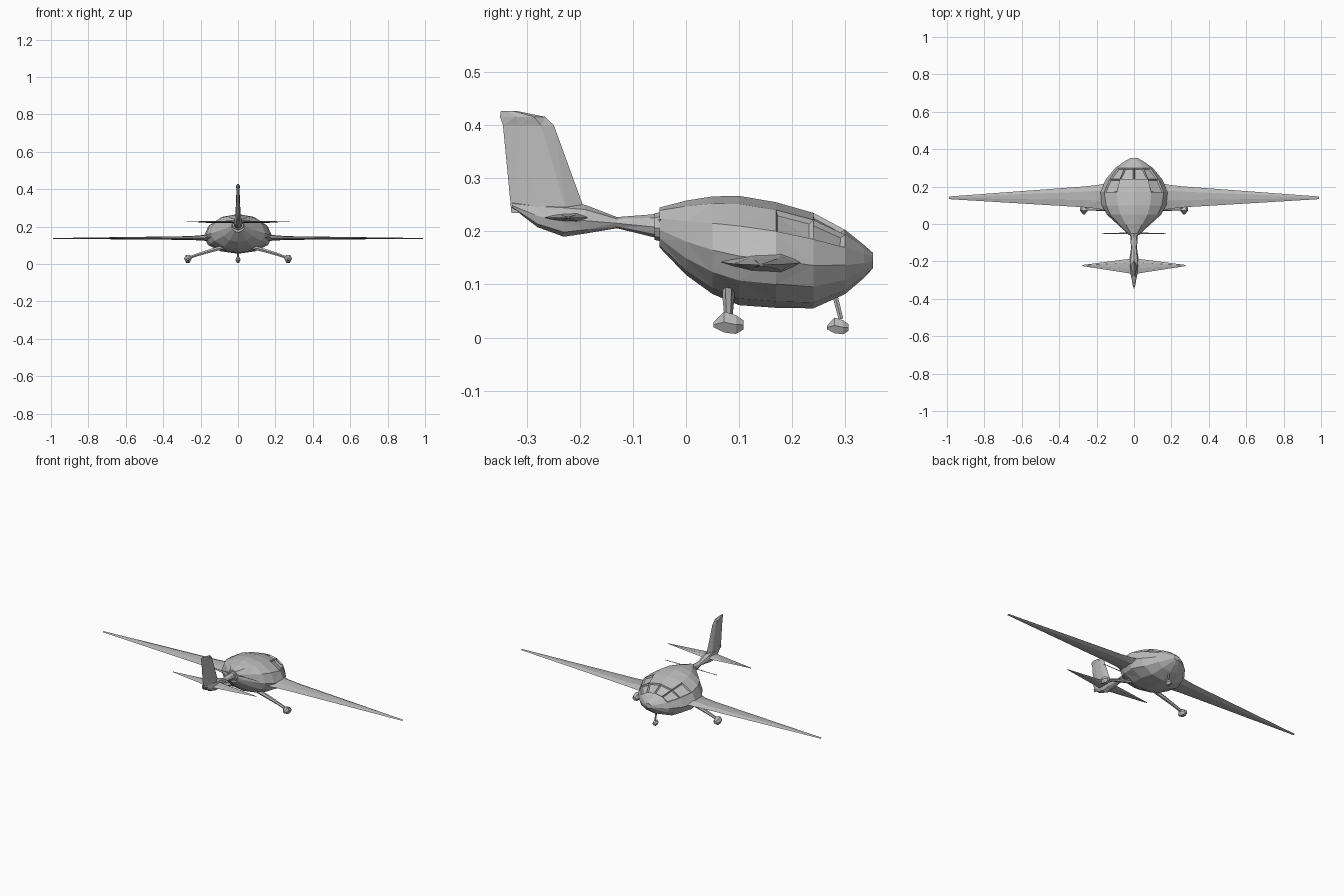
import bpy
import bmesh
from math import cos, sin, pi
from mathutils import Vector

if "Cube" in bpy.data.objects:
    bpy.data.objects.remove(bpy.data.objects["Cube"], do_unlink=True)

grey = bpy.data.materials.new("light grey")
grey.use_nodes = True
grey.diffuse_color = (0.5, 0.5, 0.5, 1)
grey.node_tree.nodes["Principled BSDF"].inputs["Base Color"].default_value = (0.5, 0.5, 0.5, 1)


def finish(name, bm):
    bmesh.ops.recalc_face_normals(bm, faces=bm.faces)
    mesh = bpy.data.meshes.new(name)
    bm.to_mesh(mesh)
    bm.free()
    mesh.materials.append(grey)
    obj = bpy.data.objects.new(name, mesh)
    bpy.context.collection.objects.link(obj)
    return obj


def loft(name, rings, triangles=False, dent=None):
    """Skin a row of closed rings and cap both ends."""
    bm = bmesh.new()
    rows = [[bm.verts.new(p) for p in ring] for ring in rings]
    n = len(rows[0])
    for a, b in zip(rows, rows[1:]):
        for i in range(n):
            j = (i + 1) % n
            bm.faces.new((a[i], a[j], b[j], b[i]))
    bm.faces.new(rows[0])
    bm.faces.new(rows[-1])
    bmesh.ops.recalc_face_normals(bm, faces=bm.faces)
    if dent:
        faces = [f for f in bm.faces if dent(f.calc_center_median())]
        bmesh.ops.inset_individual(bm, faces=faces, thickness=0.008, depth=-0.008)
    if triangles:
        bmesh.ops.triangulate(bm, faces=bm.faces)
    return finish(name, bm)


def foil(center, chord, thick, span_axis):
    """Thin six-point section, chord along y."""
    up = Vector((0, 0, 1)) if span_axis == "x" else Vector((1, 0, 0))
    shape = [(0.5, 0), (0.25, 0.5), (-0.15, 0.4), (-0.5, 0), (-0.15, -0.4), (0.25, -0.5)]
    return [Vector(center) + Vector((0, c * chord, 0)) + up * t * thick for c, t in shape]


def oval(y, half, low, high, n=8, mid=0.45):
    """Cross-section across y, widest a little below the middle."""
    z0 = low + (high - low) * mid
    ring = []
    for i in range(n):
        a = 2 * pi * i / n
        s = sin(a)
        ring.append((half * cos(a), y, z0 + s * ((high - z0) if s > 0 else (z0 - low))))
    return ring


def tube(name, points, radii, n=6):
    """Straight-sided tapering tube through points."""
    rings = []
    for k, p in enumerate(points):
        p = Vector(p)
        d = Vector(points[min(k + 1, len(points) - 1)]) - Vector(points[max(k - 1, 0)])
        q = d.to_track_quat("Z", "Y")
        rings.append([p + q @ Vector((radii[k] * cos(2 * pi * i / n),
                                      radii[k] * sin(2 * pi * i / n), 0)) for i in range(n)])
    return loft(name, rings)


# Cabin pod: y, half width, bottom, top
pod = [(-0.05, 0.035, 0.17, 0.245), (0.0, 0.09, 0.118, 0.258), (0.05, 0.145, 0.082, 0.266),
       (0.10, 0.172, 0.061, 0.267), (0.17, 0.184, 0.056, 0.255), (0.24, 0.15, 0.055, 0.235),
       (0.30, 0.10, 0.082, 0.203), (0.335, 0.05, 0.112, 0.175), (0.352, 0.02, 0.13, 0.16)]
loft("cabin_pod", [oval(*s, n=12) for s in pod], True,
     lambda c: 0.2 < c.y < 0.3 and 0.17 < c.z < 0.215)

# Tail boom
boom = [(-0.04, 0.03, 0.185, 0.235), (-0.065, 0.02, 0.19, 0.232), (-0.13, 0.016, 0.206, 0.227),
        (-0.19, 0.025, 0.196, 0.25), (-0.23, 0.024, 0.19, 0.255), (-0.28, 0.016, 0.208, 0.255),
        (-0.328, 0.004, 0.245, 0.254)]
loft("tail_boom", [oval(*s) for s in boom], True)

# Propeller ring and thin blades
loft("propeller_hub", [oval(-0.05, 0.034, 0.182, 0.236), oval(-0.059, 0.03, 0.184, 0.234)])
for side, name in ((1, "left"), (-1, "right")):
    loft(name + "_propeller_blade",
         [foil((side * x, -0.05, 0.222), c, 0.003, "x") for x, c in ((0.02, 0.008), (0.17, 0.004))])

# Fin with a swept cap
loft("tail_fin", [foil(c, w, t, "z") for c, w, t in (
    ((0, -0.259, 0.235), 0.14, 0.03), ((0, -0.297, 0.40), 0.096, 0.016),
    ((0, -0.308, 0.416), 0.085, 0.022), ((0, -0.334, 0.427), 0.03, 0.008))], True)

for side, name in ((1, "left"), (-1, "right")):
    # Main wing with a thicker root fairing
    loft(name + "_wing", [foil((side * x, y, z), c, t, "x") for x, y, z, c, t in (
        (0.10, 0.14, 0.145, 0.18, 0.055), (0.185, 0.145, 0.14, 0.13, 0.03),
        (0.26, 0.145, 0.139, 0.112, 0.02), (0.99, 0.14, 0.137, 0.014, 0.004))], True)
    # Stabiliser
    loft(name + "_stabiliser", [foil((side * x, y, 0.226), c, t, "x") for x, y, c, t in (
        (0, -0.226, 0.09, 0.022), (0.03, -0.225, 0.076, 0.012), (0.275, -0.222, 0.006, 0.003))], True)
    # Sprung main leg
    tube(name + "_main_leg", [(side * 0.06, 0.08, 0.095), (side * 0.14, 0.08, 0.073),
                              (side * 0.21, 0.08, 0.052), (side * 0.265, 0.08, 0.032)],
         [0.012, 0.011, 0.009, 0.008])


def wheel_fairing(name, x, y, half, length, height):
    """Faceted teardrop around a wheel."""
    rings = []
    for along, size, base in ((-0.5, 0.25, 0.3), (-0.15, 1, 0.05), (0.25, 0.9, 0), (0.5, 0.45, 0.2)):
        low = 0.004 + base * height
        rings.append(oval(y + along * length, half * size, low,
                          low + height * size * 0.95, n=6, mid=0.5))
    return loft(name, rings, True)


wheel_fairing("left_wheel_fairing", 0, 0.08, 0.021, 0.056, 0.048).location.x = 0.268
wheel_fairing("right_wheel_fairing", 0, 0.08, 0.021, 0.056, 0.048).location.x = -0.268
wheel_fairing("nose_wheel_fairing", 0, 0.286, 0.014, 0.04, 0.036)
tube("nose_leg", [(0, 0.278, 0.09), (0, 0.292, 0.035)], [0.006, 0.005])
